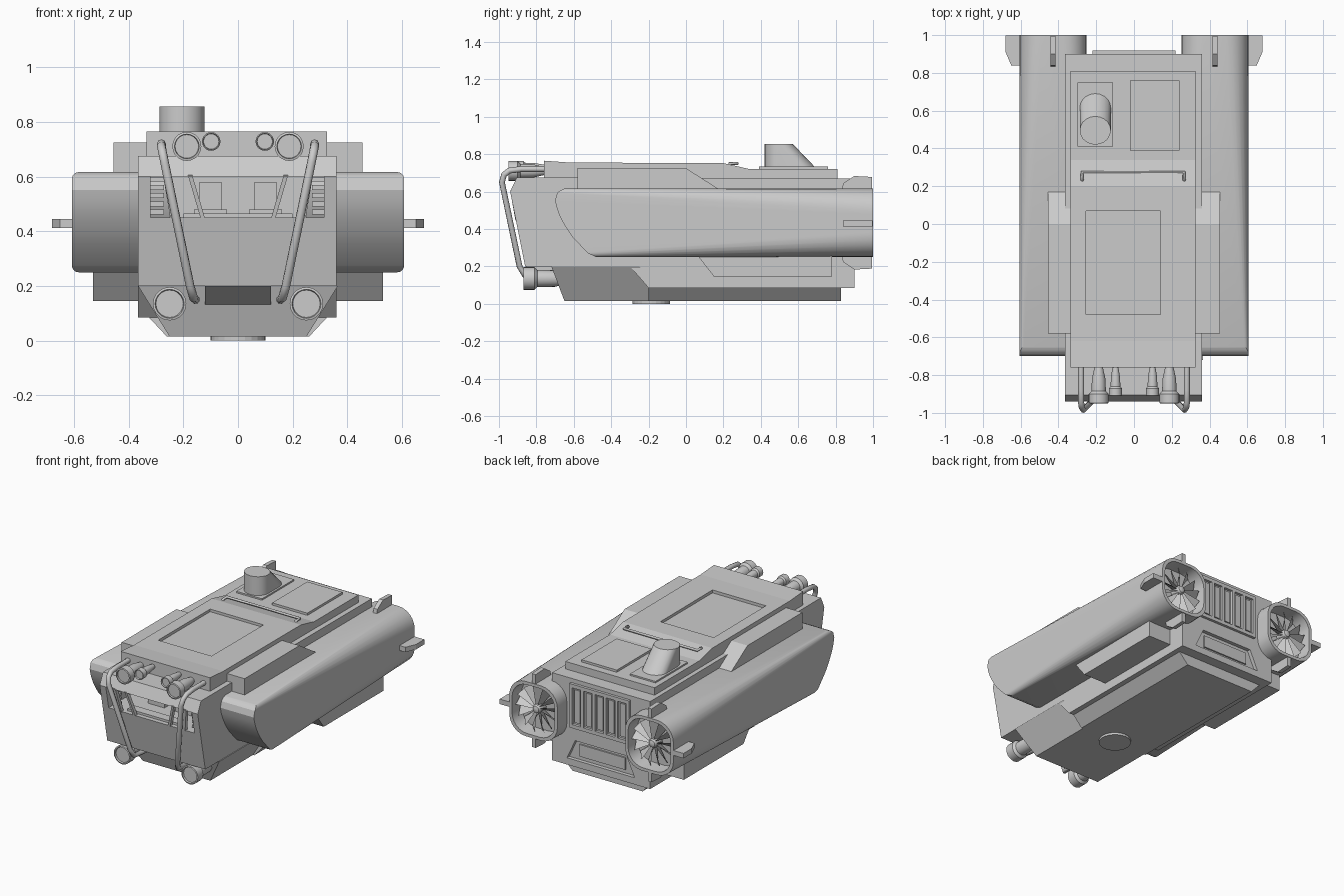
import bpy, bmesh
from math import sin, cos, pi, radians
from mathutils import Vector

if "Cube" in bpy.data.objects:
    bpy.data.objects.remove(bpy.data.objects["Cube"])


def finish(name, bm, smooth=None):
    bmesh.ops.recalc_face_normals(bm, faces=bm.faces)
    me = bpy.data.meshes.new(name)
    bm.to_mesh(me)
    bm.free()
    ob = bpy.data.objects.new(name, me)
    bpy.context.collection.objects.link(ob)
    if smooth:
        activate(ob)
        bpy.ops.object.shade_smooth_by_angle(angle=radians(smooth))
    return ob


def activate(ob):
    bpy.ops.object.select_all(action='DESELECT')
    ob.select_set(True)
    bpy.context.view_layer.objects.active = ob


def prism(name, pts, x0, x1):
    """Extrude a (y, z) side profile from x0 to x1."""
    bm = bmesh.new()
    a = [bm.verts.new((x0, y, z)) for y, z in pts]
    b = [bm.verts.new((x1, y, z)) for y, z in pts]
    bm.faces.new(a)
    bm.faces.new(b)
    for i in range(len(pts)):
        j = (i + 1) % len(pts)
        bm.faces.new((a[i], a[j], b[j], b[i]))
    return finish(name, bm)


def box(name, x0, x1, y0, y1, z0, z1):
    return prism(name, [(y0, z0), (y1, z0), (y1, z1), (y0, z1)], x0, x1)


def hull(name, pts, smooth=None):
    bm = bmesh.new()
    for p in pts:
        bm.verts.new(p)
    bmesh.ops.convex_hull(bm, input=bm.verts[:])
    bmesh.ops.dissolve_limit(bm, angle_limit=0.01, verts=bm.verts[:], edges=bm.edges[:])
    return finish(name, bm, smooth)


def beam(name, a, b, hx, hy, hz=0):
    return hull(name, [(p[0] + i * hx, p[1] + j * hy, p[2] + k * hz)
                       for p in (a, b) for i in (-1, 1) for j in (-1, 1) for k in ((-1, 1) if hz else (0,))])


def lathe(name, x, z, prof, n=20):
    """Turn a (y, radius) profile about an axis along y."""
    bm = bmesh.new()
    rings = [[bm.verts.new((x + r * cos(2 * pi * i / n), y, z + r * sin(2 * pi * i / n)))
              for i in range(n)] for y, r in prof]
    for a, b in zip(rings, rings[1:]):
        for i in range(n):
            bm.faces.new((a[i], a[(i + 1) % n], b[(i + 1) % n], b[i]))
    bm.faces.new(rings[0])
    bm.faces.new(rings[-1])
    return finish(name, bm, 35)


def tube(name, pts, r):
    cu = bpy.data.curves.new(name, 'CURVE')
    cu.dimensions = '3D'
    cu.bevel_depth, cu.bevel_resolution, cu.use_fill_caps = r, 2, True
    sp = cu.splines.new('POLY')
    sp.points.add(len(pts) - 1)
    for q, p in zip(sp.points, pts):
        q.co = (*p, 1)
    ob = bpy.data.objects.new(name, cu)
    bpy.context.collection.objects.link(ob)
    activate(ob)
    bpy.ops.object.convert(target='MESH')


def cut(ob, cutter):
    m = ob.modifiers.new("cut", 'BOOLEAN')
    m.operation, m.solver, m.object = 'DIFFERENCE', 'EXACT', cutter
    activate(ob)
    bpy.ops.object.modifier_apply(modifier=m.name)
    bpy.data.objects.remove(cutter)


# Main body with open cab and recessed rear panel
body = prism("body", [(-.905, .675), (-.94, .6), (-.86, .2), (-.3, .2), (-.2, .085),
                      (.9, .085), (.9, .67)], -.365, .36)
cut(body, box("cab_cutter", -.32, .315, -1.1, -.5, .45, .6))
cut(body, hull("panel_cutter", [(s * x, y, z) for s in (-1, 1) for x, z in ((.25, .13), (.19, .26))
                                for y in (.875, .95)]))
box("rear_panel_inset", -.17, .17, .87, .885, .155, .235)

# Belly
hull("nose_wedge", [(s * x, y, z) for s in (-1, 1) for x, y, z in
                    ((.365, -.72, .2), (.25, -.65, .015), (.365, -.25, .2), (.25, -.07, .015))])
hull("belly_plate", [(s * x, y, z) for s in (-1, 1) for y in (-.2, .83)
                     for x, z in ((.33, .09), (.26, .015))])
prism("front_tow_block", [(-.86, .2), (-.69, .13), (-.65, .2)], -.12, .12)
bm = bmesh.new()
bmesh.ops.create_cone(bm, cap_ends=True, segments=24, radius1=.1, radius2=.1, depth=.03)
bmesh.ops.translate(bm, verts=bm.verts, vec=(0, -.185, .015))
finish("belly_disc", bm)

# Roof
roof = prism("roof", [(-.76, .67), (-.76, .765), (-.62, .755), (.2, .752), (.34, .72), (.81, .72), (.81, .66)],
             -.335, .325)
cut(roof, box("hatch_cutter", -.255, .14, -.48, .07, .735, .9))
box("rear_hatch", -.02, .24, .39, .76, .71, .735)
box("periscope_base", -.3, -.11, .41, .75, .71, .73)
circle = [(.082 * cos(i * pi / 10), .075 * sin(i * pi / 10)) for i in range(20)]
hull("periscope", [(-.205 + x, yc + y, z) for x, y in circle
                   for yc, z in ((.495, .855), (.495, .72), (.625, .72))], 30)
tube("roof_rail", [(-.275, .23, .73), (-.275, .235, .75), (-.275, .275, .75), (.265, .275, .75),
                   (.265, .235, .75), (.265, .23, .73)], .009)

# Cab interior
for x in (-.1, .1):
    box("seat_base", x - .06, x + .06, -.72, -.56, .44, .48)
    box("seat_back", x - .04, x + .04, -.58, -.54, .45, .58)
box("dashboard", -.2, .2, -.88, -.82, .44, .465)

# Rear grille
for z in (.36, .63):
    box("grille_rail", -.22, .22, .89, .918, z - .012, z + .012)
for i in range(6):
    x = -.21 + i * .084
    box("grille_bar", x - .01, x + .01, .89, .918, .36, .63)
for i in range(5):
    x = -.168 + i * .084
    box("grille_slat", x - .02, x + .02, .89, .908, .385, .605)


# Engine nacelle: small-radius front section lofted to a rounded rear duct
NOSE = [(.25, -.48), (.27, -.525), (.36, -.61), (.42, -.65), (.48, -.68), (.54, -.7),
        (.58, -.7), (.605, -.675), (.62, -.64)]


def nose_y(z):
    for (z0, y0), (z1, y1) in zip(NOSE, NOSE[1:]):
        if z <= z1:
            return y0 + (y1 - y0) * max(0, z - z0) / (z1 - z0)
    return NOSE[-1][1]


def section(hw, hh, r):
    arc = lambda sz, a0: [(hw - r + r * cos(a0 + i * pi / 12), sz * (hh - r) + r * sin(a0 + i * pi / 12))
                          for i in range(7)]
    side = [(hw, (hh - r) * (-1 + i / 4)) for i in range(1, 8)]
    half = arc(-1, -pi / 2) + side + arc(1, 0)
    return half + [(-x, z) for x, z in reversed(half)]


def nacelle(s):
    cx, cz = s * .429, .433
    bm = bmesh.new()
    specs = [(section(.178, .183, .025), None), (section(.178, .183, .12), 1),
             (section(.158, .163, .11), 1), (section(.153, .158, .11), .905)]
    rings = [[bm.verts.new((cx + x, nose_y(cz + z) if y is None else y, cz + z)) for x, z in pts]
             for pts, y in specs]
    n = len(rings[0])
    for a, b in zip(rings, rings[1:]):
        for i in range(n):
            bm.faces.new((a[i], a[(i + 1) % n], b[(i + 1) % n], b[i]))
    f = rings[0]
    for i in range(n // 2 - 1):
        bm.faces.new((f[i], f[i + 1], f[n - 2 - i], f[n - 1 - i]))
    bm.faces.new(rings[-1])
    finish("nacelle", bm, 25)
    # Fan
    lathe("fan_hub", cx, cz, [(.9, .03), (.96, .03), (.975, .022), (.98, .008)], 16)
    bm = bmesh.new()
    for k in range(13):
        a = 2 * pi * k / 13
        q = [bm.verts.new((cx + r * cos(a + d), y, cz + r * sin(a + d)))
             for r, d, y in ((.025, -.12, .965), (.152, -.05, .97), (.152, .28, .925), (.025, .25, .92))]
        bm.faces.new(q)
    finish("fan_blades", bm)
    # Tail fins
    for sz in (-1, 1):
        prism("tail_fin", [(.83, cz + sz * .16), (.84, cz + sz * .21), (.9, cz + sz * .25), (.995, cz + sz * .245),
                           (.995, cz + sz * .175), (.9, cz + sz * .17)], cx - .014, cx + .014)
    hull("side_fin", [(s * x, y, z) for z in (.412, .445)
                      for x, y in ((.59, .84), (.65, .84), (.68, .91), (.68, .998), (.59, .998))])


for s in (-1, 1):
    nacelle(s)
    # Upper and lower side boxes
    prism("upper_side_box", [(-.58, .6), (-.58, .725), (0, .725), (.18, .61)], s * .3, s * .455)
    prism("lower_side_box", [(.06, .26), (.15, .145), (.78, .145), (.78, .26)], s * .3, s * .53)
    # Window pillars and side vents
    beam("inner_pillar", (s * .175, -.928, .605), (s * .128, -.9, .445), .008, .012)
    beam("outer_pillar", (s * .262, -.928, .605), (s * .235, -.9, .445), .012, .012)
    for z in (.47, .5, .53, .56, .59):
        box("side_vent", s * .27, s * .32, -.87, -.84, z - .009, z + .009)
    # Lights
    lathe("headlight", s * .25, .135, [(-.86, .045), (-.86, .05), (-.87, .053), (-.868, .061), (-.81, .061),
                                       (-.795, .046), (-.7, .044), (-.6, .02)])
    lathe("roof_light_large", s * .187, .71, [(-.94, .04), (-.94, .043), (-.95, .045), (-.948, .053), (-.9, .053),
                                              (-.885, .038), (-.82, .036), (-.75, .02)])
    lathe("roof_light_small", s * .098, .728, [(-.9, .028), (-.91, .03), (-.908, .034), (-.87, .034),
                                               (-.86, .026), (-.81, .024), (-.75, .014)])
    # Guard bars
    tube("guard_bar", [(s * .28, -.75, .72), (s * .28, -.88, .72), (s * .28, -.945, .712), (s * .276, -.973, .69),
                       (s * .268, -.984, .65), (s * .175, -.89, .2), (s * .162, -.865, .155),
                       (s * .155, -.75, .15)], .016)
